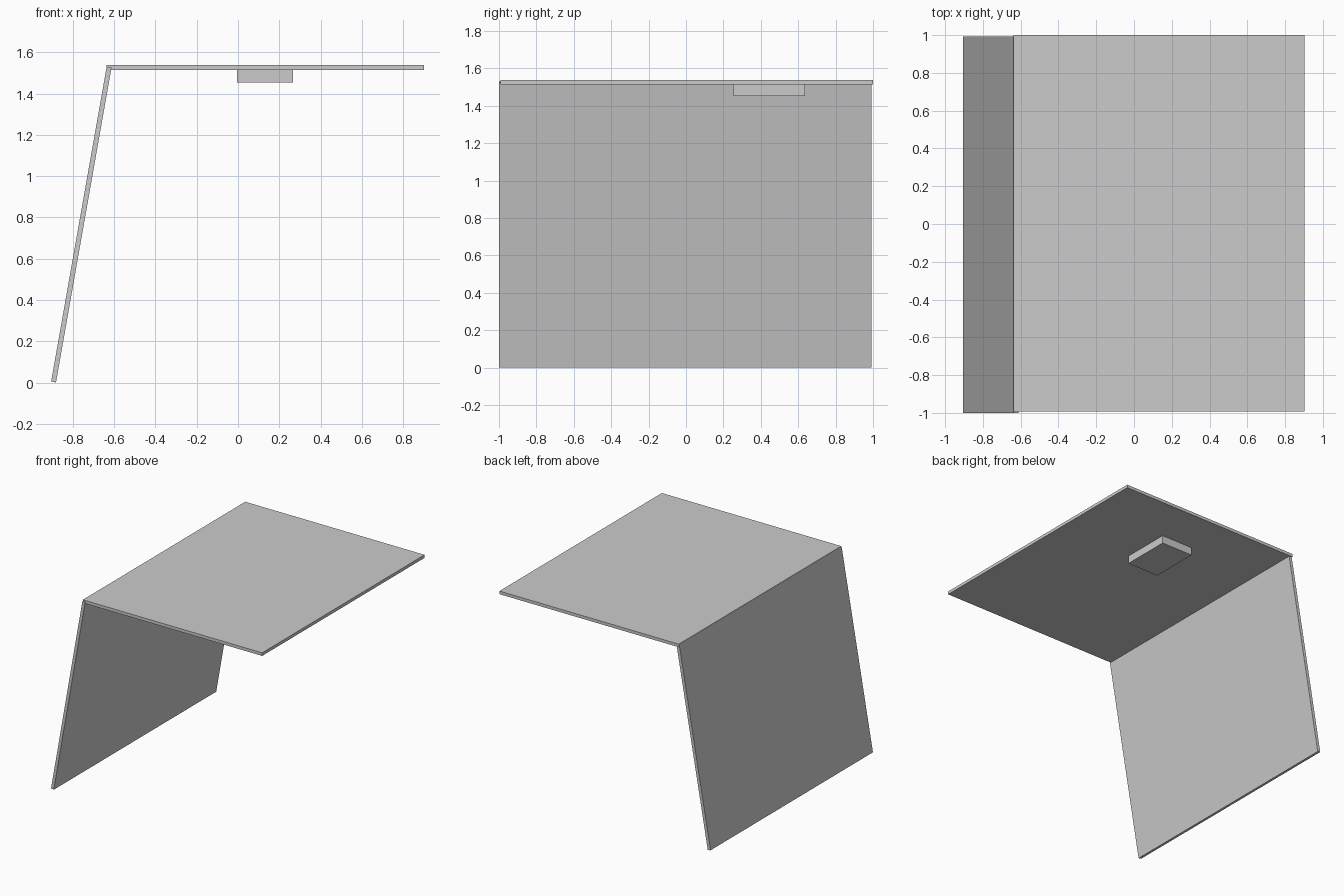
import bpy
import math

if "Cube" in bpy.data.objects:
    bpy.data.objects.remove(bpy.data.objects["Cube"], do_unlink=True)

grey = bpy.data.materials.new("plain grey")
grey.use_nodes = True
grey.diffuse_color = (0.6, 0.6, 0.6, 1)
grey.node_tree.nodes["Principled BSDF"].inputs["Base Color"].default_value = grey.diffuse_color


def box(name, centre, size, tilt=0):
    """Box with its size baked into the mesh, tilted about the y axis."""
    bpy.ops.mesh.primitive_cube_add(size=1, location=centre)
    part = bpy.context.object
    part.name = part.data.name = name
    part.scale = size
    bpy.ops.object.transform_apply(location=False, rotation=False, scale=True)
    part.rotation_euler.y = tilt
    part.data.materials.append(grey)
    return part


thickness = 0.024

# Horizontal top
box("top_panel", (0.132, 0.004, 1.525), (1.54, 1.992, thickness))

# Leaning side support, meeting the top along its edge
box("side_panel", (-0.759, -0.004, 0.765), (thickness, 1.992, 1.548), math.radians(10))

# Small block under the top
box("underside_block", (0.131, 0.445, 1.483), (0.27, 0.382, 0.06))
